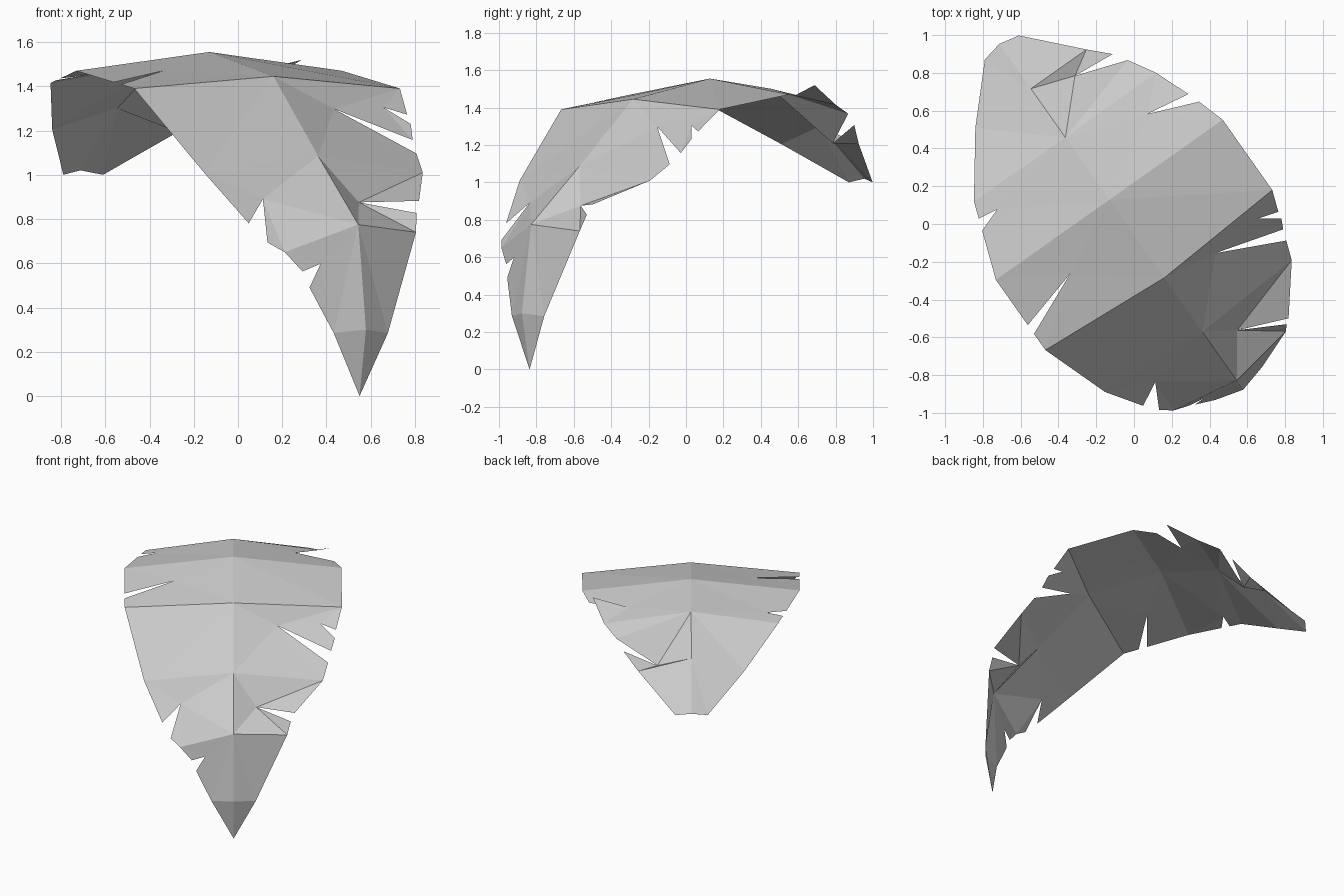
import bpy
import bmesh
from math import radians
from mathutils import Matrix, Vector

if "Cube" in bpy.data.objects:
    bpy.data.objects.remove(bpy.data.objects["Cube"])

# Leaf colour
leaf_grey = bpy.data.materials.new("leaf_grey")
leaf_grey.use_nodes = True
colour = (0.6, 0.6, 0.6, 1)
leaf_grey.diffuse_color = colour
leaf_grey.node_tree.nodes["Principled BSDF"].inputs["Base Color"].default_value = colour

# Ribs from stem to tip: midrib position and height, then edge position, half width and height
RIBS = [
    (-1.19, 1.02, -1.167, 0.11, 1.0),
    (-0.9, 1.3, -0.9, 0.36, 1.205),
    (-0.583, 1.5, -0.587, 0.59, 1.415),
    (-0.18, 1.555, -0.18, 0.735, 1.47),
    (0.325, 1.445, 0.275, 0.735, 1.39),
    (0.675, 1.085, 0.638, 0.605, 1.01),
    (0.99, 0.775, 0.928, 0.363, 0.74),
    (1.05, 0.3, 1.01, 0.15, 0.285),
    (1.0, 0.0, 1.0, 0.0, 0.0),
]
SAG = {(-1, 6): 0.09}   # the torn side hangs lower here

# Tears by side and panel: how far along, how far across, lift off the surface
TEARS = {
    (1, 1): [(0.32, 1.06, 0.04), (0.25, 0.55, -0.09), (0.55, 1.04, 0.05)],
    (1, 2): [(0.47, 1.01, 0.08), (0.37, 0.66, 0), (0.63, 1.01, 0)],
    (1, 4): [(0.31, 1, 0), (0.2, 0.83, -0.02), (0.42, 1.01, 0), (0.56, 1, -0.02),
             (0.2, 0.42, -0.05), (0.72, 1, -0.02)],
    (1, 5): [(0.84, 1.03, 0.1), (0.36, 0.3, -0.08), (0.9, 1, 0.06)],
    (-1, 2): [(0.22, 1, 0), (0.26, 0.82, 0), (0.375, 1, 0)],
    (-1, 3): [(0.645, 1, 0), (0.42, 0.54, 0), (0.77, 1, 0)],
    (-1, 5): [(0.62, 1.06, 0), (0.33, 0.68, -0.03), (0.855, 1.07, 0)],
    (-1, 6): [(0.26, 0.92, 0), (0.2, 0.6, -0.02), (0.45, 0.95, 0)],
}


def midrib(row):
    along, height = RIBS[row][:2]
    return Vector((0, -along, height))


def edge(side, row):
    along, width, height = RIBS[row][2:]
    return Vector((side * width, -along, height - SAG.get((side, row), 0)))


def on_panel(side, row, along, across, lift):
    inner = midrib(row).lerp(midrib(row + 1), along)
    outer = edge(side, row).lerp(edge(side, row + 1), along)
    return inner.lerp(outer, across) + Vector((0, 0, lift))


# Each panel runs from the midrib to the torn edge
bm = bmesh.new()
for side in (1, -1):
    for row in range(len(RIBS) - 1):
        outline = [midrib(row + 1), midrib(row), edge(side, row)]
        outline += [on_panel(side, row, *tear) for tear in TEARS.get((side, row), [])]
        if row < len(RIBS) - 2:
            outline.append(edge(side, row + 1))
        corners = [bm.verts.new(point) for point in outline]
        bm.faces.new(corners if side > 0 else corners[::-1])
bmesh.ops.triangulate(bm, faces=bm.faces[:])
bmesh.ops.remove_doubles(bm, verts=bm.verts[:], dist=0.001)
for face in bm.faces:
    if face.normal.z < 0 and face.calc_center_median().z > 0.9:
        face.normal_flip()

# Turn the leaf so that it points forward and to its left
bm.transform(Matrix.Translation((-0.027, -0.019, 0)) @ Matrix.Rotation(radians(35.2), 4, "Z"))
mesh = bpy.data.meshes.new("leaf")
bm.to_mesh(mesh)
bm.free()
mesh.materials.append(leaf_grey)
leaf = bpy.data.objects.new("leaf", mesh)
bpy.context.collection.objects.link(leaf)
